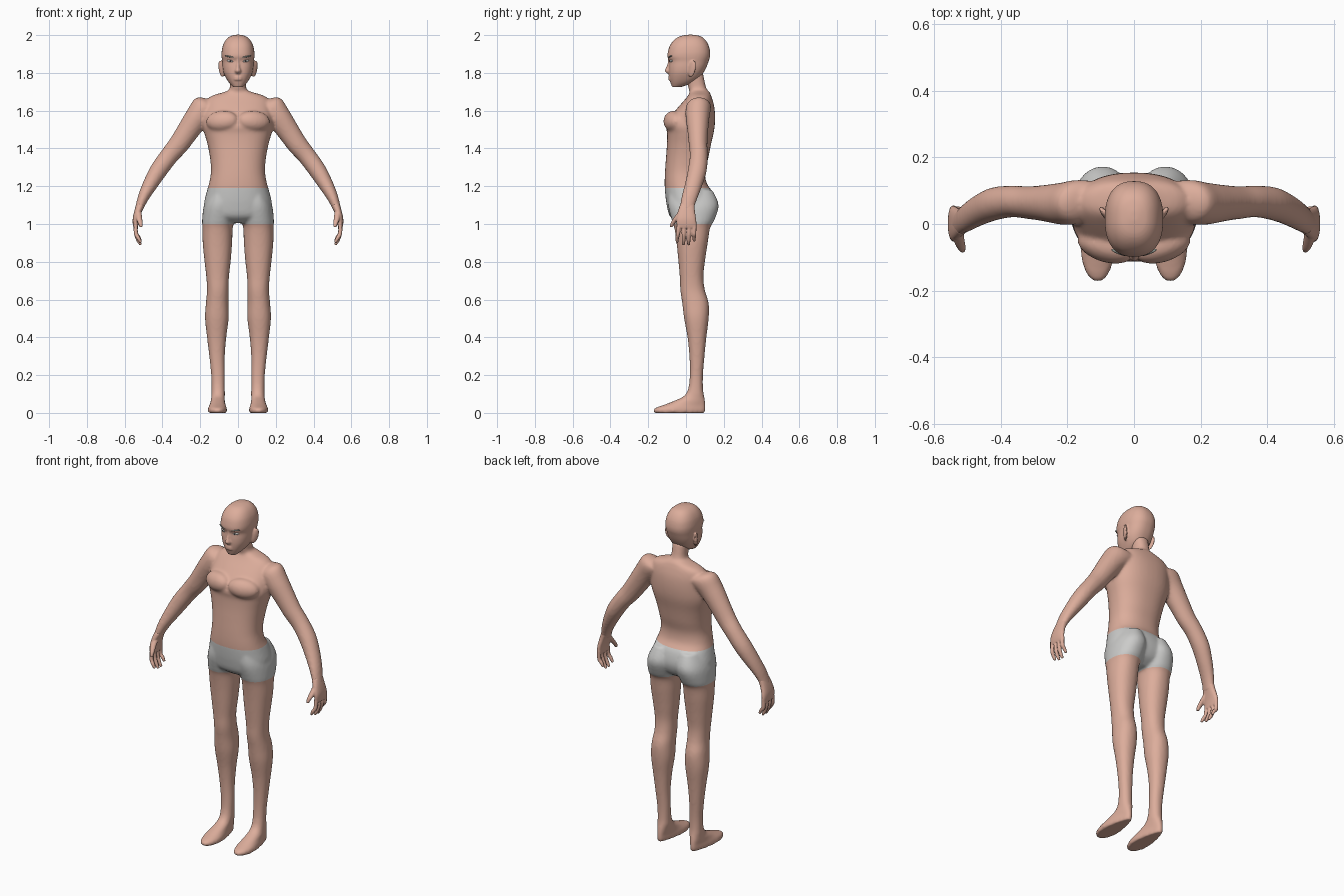
import bpy, bmesh, math
from mathutils import Matrix, Vector


def material(name, rgb):
    m = bpy.data.materials.new(name)
    m.diffuse_color = (*rgb, 1)
    return m


skin = material("skin", (0.72, 0.42, 0.33))
cloth = material("grey cloth", (0.60, 0.60, 0.59))
white = material("eye white", (0.75, 0.74, 0.72))
brow_grey = material("brow grey", (0.30, 0.33, 0.30))
dark = material("pupil dark", (0.06, 0.05, 0.05))


def loft(bm, rings, side=1, power=2.0, n=32, steps=4):
    """Closed skin over rings (x, z, half width, front y, back y, tilt degrees)."""
    rs = [tuple(r) + (0,) * (6 - len(r)) for r in rings]
    path = []
    for i in range(len(rs) - 1):
        a, b, c, d = rs[max(i - 1, 0)], rs[i], rs[i + 1], rs[min(i + 2, len(rs) - 1)]
        for k in range(steps):
            t = k / steps
            path.append([0.5 * (2 * q + (r - p) * t + (2 * p - 5 * q + 4 * r - s) * t * t
                                + (3 * q - p - 3 * r + s) * t ** 3)
                         for p, q, r, s in zip(a, b, c, d)])
    path.append(rs[-1])
    loops = []
    for x, z, w, yf, yb, tilt in path:
        t = math.radians(tilt)
        loop = []
        for j in range(n):
            a = 2 * math.pi * j / n
            cu = math.copysign(abs(math.cos(a)) ** (2 / power), math.cos(a)) * w
            cv = math.copysign(abs(math.sin(a)) ** (2 / power), math.sin(a))
            loop.append(bm.verts.new((side * (x + cu * math.cos(t)),
                                      (yf + yb) / 2 + cv * (yb - yf) / 2,
                                      z + cu * math.sin(t))))
        loops.append(loop)
    faces = [bm.faces.new(loops[0]), bm.faces.new(loops[-1])]
    for p, q in zip(loops, loops[1:]):
        for j in range(n):
            k = (j + 1) % n
            faces.append(bm.faces.new((p[j], p[k], q[k], q[j])))
    bmesh.ops.recalc_face_normals(bm, faces=faces)


def ball(bm, loc, scale, rot=(0, 0, 0)):
    m = Matrix.Translation(loc)
    for ang, ax in zip(rot, "XYZ"):
        m = m @ Matrix.Rotation(math.radians(ang), 4, ax)
    bmesh.ops.create_uvsphere(bm, u_segments=20, v_segments=12, radius=1,
                              matrix=m @ Matrix.Diagonal((*scale, 1)))


def finish(name, bm, mats, voxel=0, smooth=0):
    me = bpy.data.meshes.new(name)
    bm.to_mesh(me)
    bm.free()
    ob = bpy.data.objects.new(name, me)
    bpy.context.collection.objects.link(ob)
    if voxel:   # fuse the overlapping lofts into one soft skin
        r = ob.modifiers.new("fuse", 'REMESH')
        r.mode = 'VOXEL'
        r.voxel_size = voxel
        s = ob.modifiers.new("soften", 'SMOOTH')
        s.factor, s.iterations = 0.5, smooth
        dg = bpy.context.evaluated_depsgraph_get()
        me = bpy.data.meshes.new_from_object(ob.evaluated_get(dg))
        ob.modifiers.clear()
        ob.data = me
    me.materials.clear()
    for m in mats:
        me.materials.append(m)
    me.polygons.foreach_set("use_smooth", [True] * len(me.polygons))
    return ob


# Body: torso with neck, legs with feet, arms
bm = bmesh.new()
legs = [(.085, 1.18, .06, -.09, .14), (.093, 1.10, .087, -.095, .173), (.104, 1.02, .086, -.075, .15),
        (.108, .98, .08, -.062, .128), (.109, .90, .078, -.05, .115), (.108, .80, .069, -.04, .10),
        (.108, .72, .06, -.033, .092), (.107, .65, .057, -.03, .10), (.11, .58, .06, -.02, .12),
        (.112, .50, .0625, -.01, .12), (.113, .40, .051, .008, .108), (.111, .30, .041, .018, .098),
        (.106, .20, .036, .02, .09), (.105, .13, .035, .012, .09), (.105, .09, .037, -.01, .096),
        (.107, .065, .043, -.06, .101), (.108, .045, .048, -.11, .104), (.109, .025, .053, -.165, .105),
        (.109, .008, .054, -.173, .103), (.109, 0, .051, -.167, .098)]
for s in (-1, 1):
    loft(bm, legs, s, 2.2)
for v in bm.verts:      # narrow the heels
    w = max(0, min(1, (.1 - v.co.z) / .06))
    k = 1 - .35 * w * max(0, min(1, (v.co.y + .08) / .15))
    c = math.copysign(.107, v.co.x)
    v.co.x = c + (v.co.x - c) * k
loft(bm, [(0, 1.80, .045, -.005, .09), (0, 1.72, .043, .013, .107), (0, 1.70, .07, .02, .124),
          (0, 1.682, .13, .012, .132), (0, 1.66, .162, -.005, .14), (0, 1.62, .175, -.04, .15),
          (0, 1.57, .182, -.08, .154), (0, 1.52, .186, -.105, .152), (0, 1.48, .178, -.1, .146),
          (0, 1.42, .161, -.101, .132), (0, 1.35, .148, -.106, .118), (0, 1.28, .143, -.111, .102),
          (0, 1.22, .152, -.113, .108), (0, 1.17, .166, -.111, .138), (0, 1.10, .18, -.102, .152),
          (0, 1.04, .165, -.085, .13), (0, 1.005, .07, -.04, .08)], power=2.3, n=48)
arms = [(.13, 1.625, .05, .02, .13, 50), (.172, 1.615, .073, .0, .132, 46), (.215, 1.565, .066, -.002, .124, 38),
        (.267, 1.49, .059, .008, .117, 36), (.315, 1.42, .054, .015, .113, 38),
        (.365, 1.36, .049, .02, .115, 40), (.42, 1.285, .047, .01, .11, 38),
        (.462, 1.215, .040, -.005, .09, 33), (.497, 1.15, .031, -.022, .066, 27),
        (.517, 1.10, .024, -.032, .048, 20), (.527, 1.07, .021, -.038, .044, 10)]
for s in (-1, 1):
    loft(bm, arms, s)
    ball(bm, (s * .085, -.068, 1.545), (.088, .046, .055), (-15, 0, s * 18))   # chest muscle
body = finish("body", bm, [skin, cloth], .008, 6)

# Shorts: cut the skin at the waist and hems, colour the band between
bm = bmesh.new()
bm.from_mesh(body.data)
for z in (1.0, 1.19):
    bmesh.ops.bisect_plane(bm, geom=bm.verts[:] + bm.edges[:] + bm.faces[:],
                           plane_co=(0, 0, z), plane_no=(0, 0, 1))
for f in bm.faces:
    c = f.calc_center_median()
    f.material_index = int(1.0 < c.z < 1.19 and abs(c.x) < .3)
bm.to_mesh(body.data)
bm.free()

# Hands: palm, four fingers, thumb
for s, name in ((-1, "right_hand"), (1, "left_hand")):
    bm = bmesh.new()
    loft(bm, [(.515, 1.105, .022, -.03, .046, 20), (.528, 1.07, .02, -.042, .047, 10),
              (.539, 1.03, .018, -.05, .053, 4), (.542, 1.0, .015, -.05, .056, 0),
              (.541, .98, .012, -.047, .055, -5)], s, 2.4)
    for y0, y1, tip in ((-.037, -.047, .9), (-.01, -.013, .887), (.018, .014, .887), (.044, .043, .907)):
        ym = (y0 + y1) / 2
        loft(bm, [(.541, 1.0, .011, y0 - .012, y0 + .012), (.540, .95, .011, ym - .011, ym + .011, -12),
                  (.527, tip + .025, .0105, y1 - .01, y1 + .01, -28),
                  (.514, tip + .002, .007, y1 - .007, y1 + .007, -32)], s, n=14)
    loft(bm, [(.527, 1.06, .017, -.045, -.005), (.523, 1.03, .016, -.067, -.035),
              (.517, 1.005, .013, -.082, -.056), (.513, .984, .008, -.087, -.07)], s, n=14)
    finish(name, bm, [skin], .004, 3)

# Head: skull and jaw, nose, lips, ears
bm = bmesh.new()
loft(bm, [(0, 2.002, .012, .01, .04), (0, 1.994, .041, -.032, .077), (0, 1.975, .064, -.062, .102),
          (0, 1.945, .080, -.085, .12), (0, 1.91, .087, -.096, .128), (0, 1.885, .087, -.098, .127),
          (0, 1.862, .084, -.089, .12), (0, 1.83, .082, -.091, .108), (0, 1.80, .076, -.091, .092),
          (0, 1.77, .062, -.088, .07), (0, 1.745, .045, -.081, .03), (0, 1.724, .024, -.073, -.03)],
     power=2.4, n=48)
loft(bm, [(0, 1.885, .009, -.097, -.06), (0, 1.86, .009, -.096, -.06), (0, 1.83, .012, -.105, -.06),
          (0, 1.81, .018, -.113, -.06), (0, 1.795, .012, -.098, -.06)], n=16)
for z in (1.778, 1.766):
    ball(bm, (0, -.084, z), (.024, .0105, .006))
for s in (-1, 1):
    ball(bm, (s * .089, .032, 1.822), (.009, .022, .046), (-12, s * 10, s * -30))
finish("head", bm, [skin], .005, 3)

# Eyes, pupils and brows
for s, side in ((-1, "right"), (1, "left")):
    for part, loc, scale, rot, mat in (
            ("eye", (s * .041, -.0785, 1.863), (.018, .008, .0065), (0, s * -8, s * 20), white),
            ("pupil", (s * .040, -.0845, 1.863), (.0055, .004, .0055), (0, 0, s * 20), dark),
            ("brow", (s * .043, -.0855, 1.886), (.027, .006, .004), (0, s * -10, s * 20), brow_grey)):
        bm = bmesh.new()
        ball(bm, loc, scale, rot)
        finish(side + "_" + part, bm, [mat])
